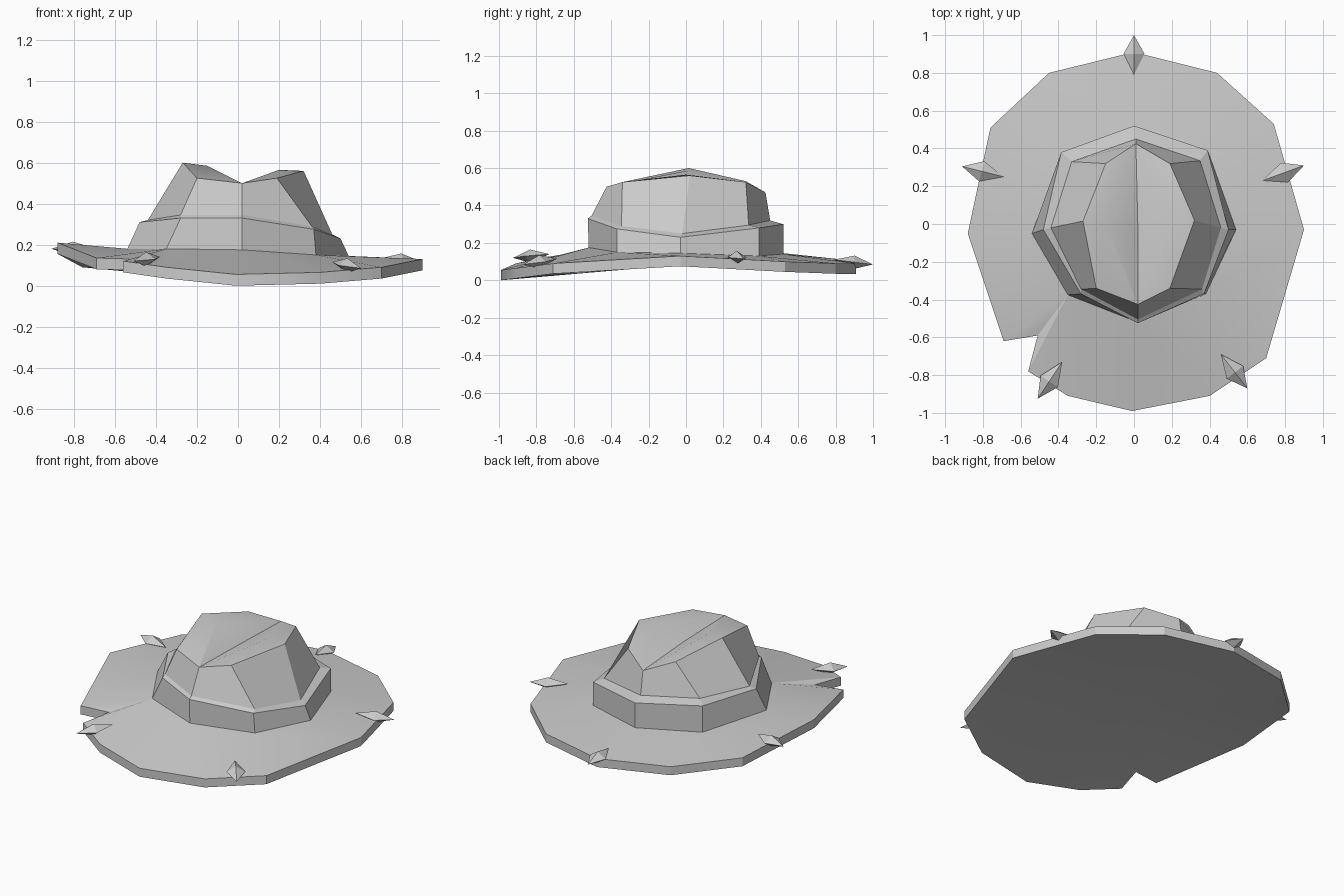
import bpy, bmesh, math
from mathutils import Vector

if "Cube" in bpy.data.objects:
    bpy.data.objects.remove(bpy.data.objects["Cube"])


def make(name, points, faces, smooth=False):
    bm = bmesh.new()
    vs = [bm.verts.new(p) for p in points]
    for f in faces:
        idx = list(dict.fromkeys(f))
        if len(idx) > 2:
            bm.faces.new([vs[i] for i in idx])
    bmesh.ops.recalc_face_normals(bm, faces=bm.faces)
    me = bpy.data.meshes.new(name)
    bm.to_mesh(me)
    bm.free()
    ob = bpy.data.objects.new(name, me)
    bpy.context.collection.objects.link(ob)
    if smooth:
        bpy.ops.object.select_all(action='DESELECT')
        ob.select_set(True)
        bpy.context.view_layer.objects.active = ob
        bpy.ops.object.shade_smooth_by_angle(angle=math.radians(25))
    return ob


def strip(a, b, n):
    """Quads joining two rings that start at indices a and b."""
    return [(a + i, a + (i + 1) % n, b + (i + 1) % n, b + i) for i in range(n)]


# Rings run clockwise seen from above, starting at the back
foot = [(0, .52, .14), (.39, .39, .13), (.54, -.03, .145), (.38, -.37, .15),
        (.02, -.52, .175), (-.35, -.375, .18), (-.54, -.05, .18), (-.385, .38, .16)]
band_top = [(0, .52, .30), (.39, .39, .28), (.5, -.03, .23), (.37, -.37, .275),
            (.02, -.525, .33), (-.28, -.37, .33), (-.48, -.03, .31), (-.385, .38, .33)]
crown_foot = [(.01, .45, .32), (.35, .335, .295), (.46, -.02, .25), (.36, -.345, .29),
              (.02, -.505, .345), (-.28, -.345, .345), (-.44, -.02, .32), (-.33, .33, .345)]
crown_top = [(.01, .425, .47), (.19, .32, .525), (.32, .02, .56), (.19, -.34, .525),
             (.02, -.425, .50), (-.2, -.34, .525), (-.27, .015, .60), (-.15, .32, .53)]

# Brim with a notch at the front left
rim = [(0, .91, .09), (.44, .80, .09), (.74, .53, .10), (.90, -.03, .13), (.70, -.71, .09),
       (.40, -.91, .065), (-.01, -.99, .055), (-.35, -.91, .09), (-.56, -.78, .12),
       (-.51, -.59, .13), (-.69, -.62, .135), (-.88, -.05, .21), (-.76, .51, .145),
       (-.45, .80, .115)]
n = len(rim)
under = [(x, y, z - .055) for x, y, z in rim]
near = [0, 1, 1, 2, 3, 3, 4, 5, 5, 5, 5, 6, 7, 7]
faces = strip(0, n, n)
for i in range(n):
    j = (i + 1) % n
    faces.append((i, j, 2 * n + near[j], 2 * n + near[i]))
    faces.append((n + i, n + j, 2 * n + 8))
make("brim", rim + under + foot + [(0, 0, .085)], faces, True)

# Hat band with a sloping ledge up to the crown
make("hat_band", foot + band_top + crown_foot, strip(0, 8, 8) + strip(8, 16, 8))

# Crown sides and pinched top: 16 left crest, 17 right crest, 18 valley
crests = [(-.15, .0, .585), (.2, .0, .565), (.02, .0, .49)]
faces = strip(0, 8, 8)
faces += [(12, 13, 16), (13, 14, 16), (14, 15, 16), (15, 8, 16), (8, 18, 16), (18, 12, 16)]
faces += [(8, 9, 17), (9, 10, 17), (10, 11, 17), (11, 12, 17), (12, 18, 17), (18, 8, 17)]
make("crown", crown_foot + crown_top + crests, faces, True)


# Stretched diamond studs round the rim: inner tip to outer tip
def stud(name, inner, outer):
    a, b = Vector(inner), Vector(outer)
    mid = a.lerp(b, .53)
    side = (b - a).cross(Vector((0, 0, 1))).normalized() * .055
    up = Vector((0, 0, .035))
    pts = [a, b, mid + side, mid + up, mid - side, mid - up]
    faces = [(t, 2 + k, 2 + (k + 1) % 4) for t in (0, 1) for k in range(4)]
    make(name, pts, faces)


stud("stud_back", (0, .79, .11), (0, 1.0, .085))
stud("stud_left", (-.69, .25, .18), (-.91, .305, .18))
stud("stud_right", (.68, .23, .13), (.90, .31, .115))
stud("stud_front_left", (-.38, -.73, .14), (-.51, -.925, .12))
stud("stud_front_right", (.46, -.69, .115), (.60, -.87, .085))
